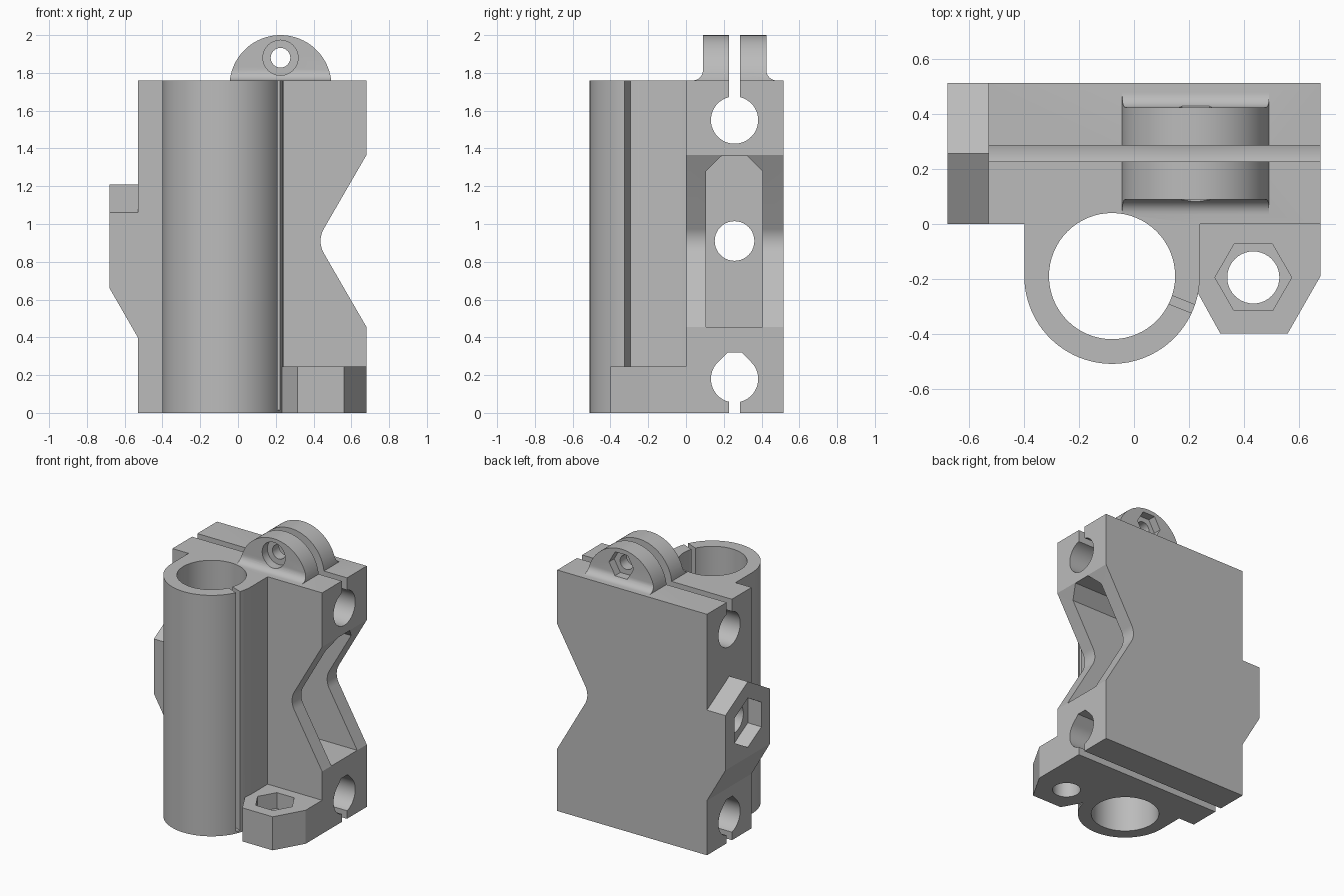
import bpy, bmesh
from math import sin, cos, pi, radians
from mathutils import Vector

if "Cube" in bpy.data.objects:
    bpy.data.objects.remove(bpy.data.objects["Cube"], do_unlink=True)

grey = bpy.data.materials.new("plain grey")
grey.use_nodes = True
grey.diffuse_color = (0.5, 0.5, 0.5, 1)
grey.node_tree.nodes["Principled BSDF"].inputs["Base Color"].default_value = (0.5, 0.5, 0.5, 1)

PLACE = {
    "x": lambda p, d: (d, p[0], p[1]),
    "y": lambda p, d: (p[0], d, p[1]),
    "z": lambda p, d: (p[0], p[1], d),
}


def prism(name, axis, points, low, high):
    """Extrude a flat outline along an axis."""
    bm = bmesh.new()
    ends = [[bm.verts.new(PLACE[axis](p, d)) for p in points] for d in (low, high)]
    for ring in ends:
        bm.faces.new(ring)
    n = len(points)
    for i in range(n):
        j = (i + 1) % n
        bm.faces.new((ends[0][i], ends[0][j], ends[1][j], ends[1][i]))
    bmesh.ops.recalc_face_normals(bm, faces=bm.faces)
    mesh = bpy.data.meshes.new(name)
    bm.to_mesh(mesh)
    bm.free()
    mesh.materials.append(grey)
    ob = bpy.data.objects.new(name, mesh)
    bpy.context.collection.objects.link(ob)
    return ob


def arc(cx, cy, r, start, end, steps):
    angles = [radians(start + (end - start) * i / steps) for i in range(steps + 1)]
    return [(cx + r * cos(a), cy + r * sin(a)) for a in angles]


def ring(cx, cy, r, sides=64, start=0):
    return arc(cx, cy, r, start, start + 360, sides)[:-1]


def rect(a0, b0, a1, b1):
    return [(a0, b0), (a1, b0), (a1, b1), (a0, b1)]


def combine(target, tool, operation):
    """Apply a boolean and discard the tool."""
    tool.hide_render = True
    mod = target.modifiers.new("combine", "BOOLEAN")
    mod.operation, mod.object, mod.solver = operation, tool, "EXACT"
    bpy.ops.object.select_all(action="DESELECT")
    bpy.context.view_layer.objects.active = target
    target.select_set(True)
    bpy.ops.object.modifier_apply(modifier=mod.name)
    bpy.data.objects.remove(tool, do_unlink=True)


TOP = 1.76
ROD_Y, SCREW_Z = 0.257, 0.91
TUBE = (-0.08, -0.19)
BOLT = (0.435, -0.195)
LUG_X, LUG_Z = 0.225, 1.88

# Main block with the rounded side notch
notch = arc(0.567, SCREW_Z, 0.13, 210, 150, 10)
body = prism("rod_clamp_body", "y",
             [(-0.53, 0), (0.68, 0), (0.68, 0.455)] + notch +
             [(0.68, 1.365), (0.68, TOP), (-0.53, TOP)], 0, 0.515)

# Side boss with a sloped underside and a ridged top
boss = prism("side_boss", "y",
             [(-0.45, 0.26), (-0.68, 0.66), (-0.68, 1.3), (-0.45, 1.3)], 0, 0.515)
roof = prism("boss_roof", "x",
             [(0, 0.2), (0.515, 0.2), (0.515, 1.06), (ROD_Y, 1.21), (0, 1.06)], -0.7, -0.4)
combine(boss, roof, "INTERSECT")
combine(body, boss, "UNION")

# Vertical bearing tube joined to the block
tube = prism("bearing_tube", "z",
             [(-0.40, 0.05)] + arc(*TUBE, 0.32, 180, 360, 48) + [(0.24, 0.05)], 0, TOP)
combine(body, tube, "UNION")

# Bottom bolt flange
flange = prism("bolt_flange", "z",
               [(0.1, 0.05), (0.68, 0.05), (0.68, -0.19), (0.56, -0.40),
                (0.315, -0.40), (0.232, -0.25), (0.1, -0.2)], 0, 0.245)
combine(body, flange, "UNION")

# Rounded clamp lug with filleted feet
lug = prism("clamp_lug", "x",
            [(0.035, 1.7), (0.48, 1.7)] + arc(0.48, 1.815, 0.055, 270, 180, 8) +
            [(0.425, 2.1), (0.09, 2.1)] + arc(0.035, 1.815, 0.055, 0, -90, 8),
            LUG_X - 0.27, LUG_X + 0.27)
dome = prism("lug_dome", "y",
             [(LUG_X - 0.27, 1.65)] + arc(LUG_X, 1.73, 0.27, 180, 0, 40) +
             [(LUG_X + 0.27, 1.65)], -0.1, 0.6)
combine(lug, dome, "INTERSECT")
combine(body, lug, "UNION")

# Bearing bore, clamp slit, bolt hole and nut pocket
slit_dir = Vector((cos(radians(-22)), sin(radians(-22))))
slit_side = Vector((-slit_dir.y, slit_dir.x)) * 0.016
centre = Vector(TUBE)
slit = [centre + slit_dir * r + slit_side * s
        for r, s in ((0.15, -1), (0.335, -1), (0.335, 1), (0.15, 1))]

# Teardrop outline for the lower rod hole
teardrop = arc(ROD_Y, 0.18, 0.125, 135, 405, 48) + [(ROD_Y + 0.037, 0.32), (ROD_Y - 0.037, 0.32)]

cuts = [
    ("bearing_bore", "z", ring(*TUBE, 0.23), -0.1, 1.9),
    ("tube_slit", "z", slit, 0.015, 1.9),
    ("bolt_hole", "z", ring(*BOLT, 0.095, 40), -0.1, 0.5),
    ("bolt_nut_pocket", "z", ring(*BOLT, 0.14, 6), 0.13, 0.5),
    ("upper_rod_hole", "x", ring(ROD_Y, 1.55, 0.125, 48), -0.8, 0.8),
    ("lower_rod_hole", "x", teardrop, -0.8, 0.8),
    ("upper_clamp_gap", "x", rect(0.227, 1.55, 0.287, 2.2), -0.8, 0.8),
    ("lower_clamp_gap", "x", rect(0.227, -0.1, 0.287, 0.18), -0.8, 0.8),
    ("belt_cavity", "x",
     [(0.107, 0.455), (0.405, 0.455), (0.405, 1.28), (0.322, 1.362),
      (0.19, 1.362), (0.107, 1.28)], -0.42, 0.8),
    ("screw_hole", "x", ring(ROD_Y, SCREW_Z, 0.105, 40), -0.8, 0),
    ("screw_nut_pocket", "x", ring(ROD_Y, SCREW_Z, 0.18, 6, 30), -0.8, -0.57),
    ("lug_hole", "y", ring(LUG_X, LUG_Z, 0.052, 32), -0.1, 0.7),
    ("lug_bolt_recess", "y", ring(LUG_X, LUG_Z, 0.093, 32), -0.1, 0.15),
    ("lug_nut_recess", "y", ring(LUG_X, LUG_Z, 0.1, 6), 0.365, 0.7),
]
for cut in cuts:
    combine(body, prism(*cut), "DIFFERENCE")

# Smooth the curved walls, keep the edges sharp
bpy.context.view_layer.objects.active = body
body.select_set(True)
bpy.ops.object.shade_smooth_by_angle(angle=radians(25))
